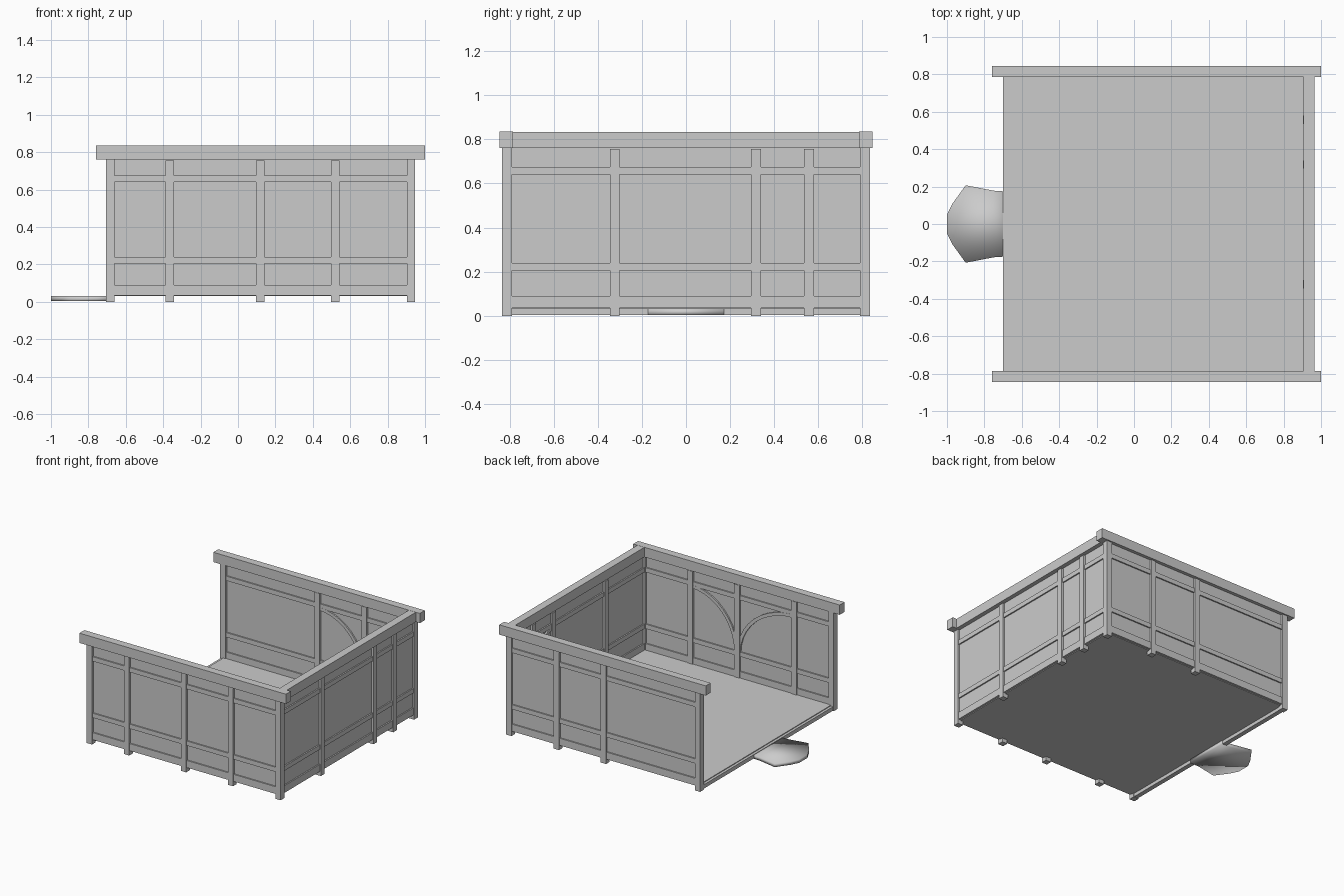
import bpy, math
from mathutils import Matrix, Vector

old = bpy.data.objects.get("Cube")
if old:
    bpy.data.objects.remove(old)

grey = bpy.data.materials.new("plain grey")
grey.use_nodes = True
grey.diffuse_color = (0.6, 0.6, 0.6, 1)
grey.node_tree.nodes["Principled BSDF"].inputs["Base Color"].default_value = (0.6, 0.6, 0.6, 1)


def mesh_object(name, verts, faces, frame=Matrix()):
    mesh = bpy.data.meshes.new(name)
    mesh.from_pydata([frame @ Vector(v) for v in verts], [], faces)
    mesh.materials.append(grey)
    obj = bpy.data.objects.new(name, mesh)
    bpy.context.collection.objects.link(obj)
    return obj


def prism(name, outline, low, high, frame=Matrix()):
    """Extrude a counter-clockwise outline along the local z axis."""
    n = len(outline)
    verts = [(a, b, h) for h in (low, high) for a, b in outline]
    faces = [tuple(reversed(range(n))), tuple(range(n, 2 * n))]
    faces += [(i, (i + 1) % n, (i + 1) % n + n, i + n) for i in range(n)]
    return mesh_object(name, verts, faces, frame)


def box(name, x, y, z, frame=Matrix()):
    return prism(name, [(x[0], y[0]), (x[1], y[0]), (x[1], y[1]), (x[0], y[1])], *z, frame)


POST = 0.0225        # half width of a post
TOP = 0.76           # underside of the top beams
RAILS = {"bottom": (0.035, 0.09), "middle": (0.205, 0.24), "upper": (0.64, 0.675)}


def brace(name, foot, head, frame):
    """Quarter arch rising from a post and levelling out at its neighbour."""
    def arc(inset):
        rx, rz = abs(head - foot) - inset, 0.42 - inset
        side = math.copysign(1, head - foot)
        return [(head - side * rx * math.cos(t), 0.23 + rz * math.sin(t))
                for t in (math.pi / 2 * i / 10 for i in range(11))]
    outline = arc(0) + arc(0.025)[::-1]
    if head > foot:
        outline.reverse()
    prism(name, outline, 0.004, 0.018, frame)


def wall(name, frame, posts, ends, foot, heads):
    """Timber wall: local x runs along it, y is up, z points indoors."""
    box(name + "_panel", ends, (0.035, TOP), (-0.007, 0.007), frame)
    for label, span in RAILS.items():
        box(f"{name}_{label}_rail", ends, span, (-0.017, 0.017), frame)
    for i, p in enumerate(posts):
        box(f"{name}_post_{i + 1}", (p - POST, p + POST), (0, TOP - 0.005), (-POST, POST), frame)
    for i, h in enumerate(heads):
        brace(f"{name}_brace_{i + 1}", foot, h, frame)


def wall_frame(along, inward, origin):
    rows = Matrix((along, (0, 0, 1), inward)).transposed().to_4x4()
    return Matrix.Translation(origin) @ rows


# Walls
Y, X, X_OPEN = 0.8125, 0.925, -0.682
wall("front_wall", wall_frame((1, 0, 0), (0, 1, 0), (0, -Y, 0)),
     (-0.365, 0.12, 0.52), (X_OPEN, X), 0.12, (-0.365, 0.52))
wall("back_wall", wall_frame((1, 0, 0), (0, -1, 0), (0, Y, 0)),
     (0.12, 0.52), (X_OPEN, X), 0.52, (0.12, X))
wall("left_wall", wall_frame((0, 1, 0), (-1, 0, 0), (X, 0, 0)),
     (-0.323, 0.318, 0.558), (-Y, Y), 0.558, (0.318, Y))

# Corner posts and top beams
for side, sy in (("front", -1), ("back", 1)):
    for end, x in (("open", X_OPEN), ("closed", X)):
        box(f"{side}_{end}_corner_post", (x - POST, x + POST),
            (sy * Y - POST, sy * Y + POST), (0, TOP))
    box(f"{side}_top_beam", (-0.76, 1.0), (sy * 0.815 - 0.03, sy * 0.815 + 0.03), (TOP, 0.835))
box("left_top_beam", (0.905, 0.965), (-0.785, 0.785), (TOP, 0.834))

# Floor and threshold
box("floor", (-0.68, X), (-Y, Y), (0.03, 0.04))
box("threshold", (-0.7, -0.665), (-0.79, 0.79), (0.004, 0.034))

# Rounded doorstep
half = [(-0.66, 0.172), (-0.75, 0.178), (-0.9, 0.207), (-0.97, 0.11), (-1.0, 0.05)]
step = prism("doorstep", half + [(x, -y) for x, y in reversed(half)], 0.003, 0.03)
step.data.shade_smooth()
